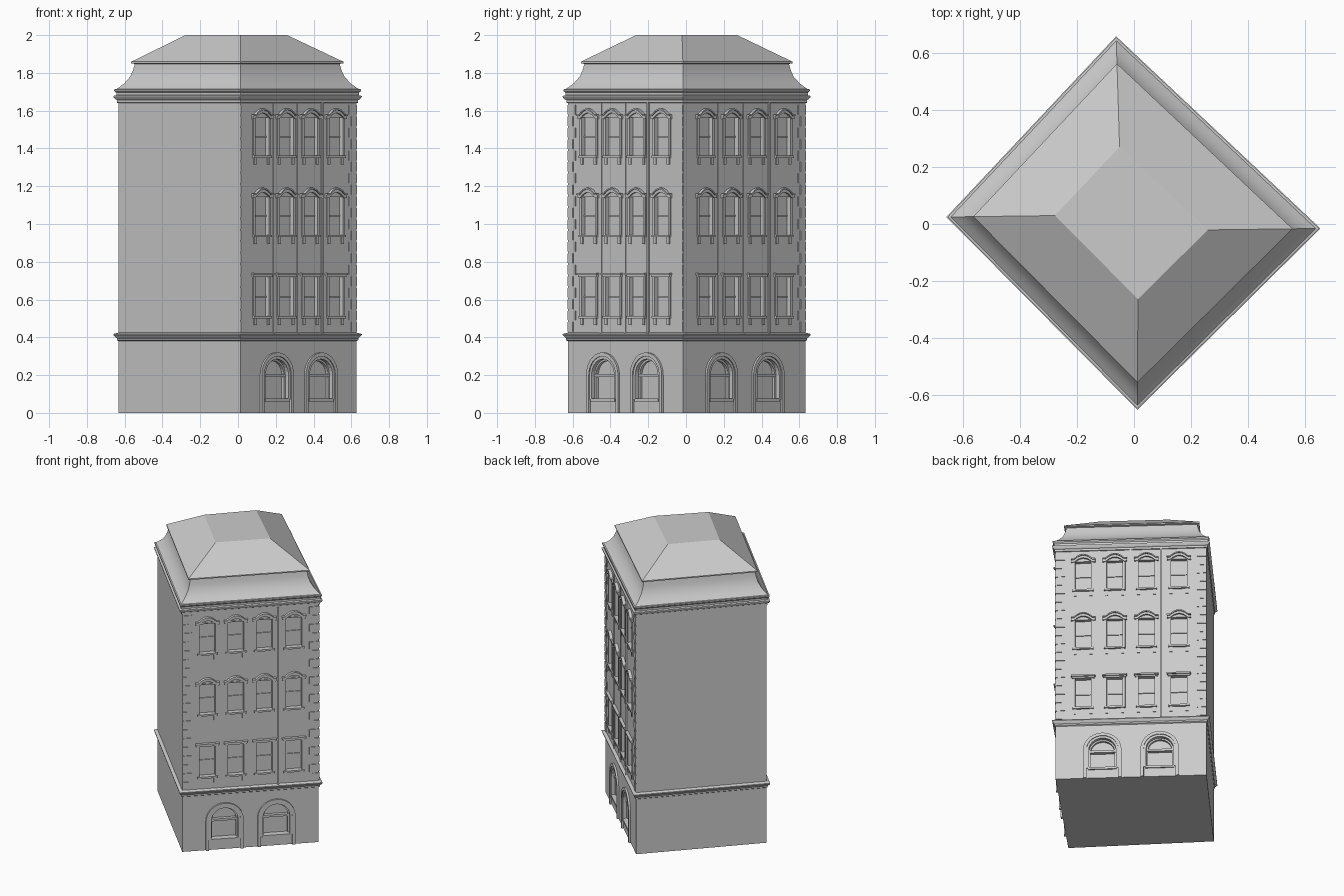
import bpy, bmesh, math
from mathutils import Vector

if "Cube" in bpy.data.objects:
    bpy.data.objects.remove(bpy.data.objects["Cube"])

# Building footprint, counter-clockwise: front, right, back, left corner
FOOT = [Vector(p) for p in ((0.012, -0.625), (0.627, -0.016), (-0.062, 0.632), (-0.632, 0.025))]


def make_object(name, bm):
    bmesh.ops.recalc_face_normals(bm, faces=bm.faces)
    me = bpy.data.meshes.new(name)
    bm.to_mesh(me)
    bm.free()
    ob = bpy.data.objects.new(name, me)
    bpy.context.collection.objects.link(ob)
    return ob


def offset_ring(d):
    # footprint with every side moved outward by d
    out = []
    for i, p in enumerate(FOOT):
        a = (p - FOOT[i - 1]).normalized()
        b = (FOOT[(i + 1) % 4] - p).normalized()
        na, nb = Vector((a.y, -a.x)), Vector((b.y, -b.x))
        out.append(p + (na + nb) * (d / (1 + na.dot(nb))))
    return out


def loft(name, profile):
    # profile of (offset, height) swept round the footprint
    bm = bmesh.new()
    rings = [[bm.verts.new((p.x, p.y, z)) for p in offset_ring(d)] for d, z in profile]
    for r, s in zip(rings, rings[1:]):
        for i in range(4):
            j = (i + 1) % 4
            bm.faces.new((r[i], r[j], s[j], s[i]))
    bm.faces.new(rings[0][::-1])
    bm.faces.new(rings[-1])
    return make_object(name, bm)


class Facade:
    # helper working in wall coordinates: along, up, outward
    def __init__(self, i):
        self.o = FOOT[i]
        e = FOOT[(i + 1) % 4] - self.o
        self.len = e.length
        self.d = e.normalized()
        self.n = Vector((self.d.y, -self.d.x))

    def prism(self, bm, pts, w0, w1):
        lo, hi = [[bm.verts.new((*(self.o + self.d * u + self.n * w), z)) for u, z in pts]
                  for w in (w0, w1)]
        bm.faces.new(lo[::-1])
        bm.faces.new(hi)
        for i in range(len(pts)):
            j = (i + 1) % len(pts)
            bm.faces.new((lo[i], lo[j], hi[j], hi[i]))

    def box(self, bm, u0, u1, z0, z1, w0, w1):
        self.prism(bm, [(u0, z0), (u1, z0), (u1, z1), (u0, z1)], w0, w1)

    def band(self, bm, a, b, w0, w1):
        # strip between two matching paths
        v = [[[bm.verts.new((*(self.o + self.d * u + self.n * w), z)) for u, z in path]
              for path in (a, b)] for w in (w0, w1)]
        (la, lb), (ha, hb) = v
        for i in range(len(a) - 1):
            for p, q in ((la, lb), (lb, hb), (hb, ha), (ha, la)):
                bm.faces.new((p[i], p[i + 1], q[i + 1], q[i]))
        for i in (0, -1):
            bm.faces.new((la[i], lb[i], hb[i], ha[i]))


def arch(c, r, z0, spring=0.2, n=14):
    mid = [(c - r * math.cos(math.pi * i / n), spring + r * math.sin(math.pi * i / n))
           for i in range(n + 1)]
    return [(c - r, z0)] + mid + [(c + r, z0)]


def cut(ob, bm):
    cutter = make_object("cutter", bm)
    cutter.hide_render = True
    m = ob.modifiers.new("openings", 'BOOLEAN')
    m.operation, m.solver, m.object = 'DIFFERENCE', 'EXACT', cutter
    bpy.context.view_layer.objects.active = ob
    bpy.ops.object.modifier_apply(modifier=m.name)
    bpy.data.objects.remove(cutter)


# Main masses and mouldings
ground = loft("ground_floor", [(0, 0), (0, 0.39)])
upper = loft("upper_walls", [(0, 0.41), (0, 1.65)])
loft("floor_ledge", [(0, 0.38), (0.007, 0.385), (0.007, 0.395), (0.013, 0.402),
                     (0.02, 0.412), (0.02, 0.418), (0, 0.425)])
loft("cornice", [(0, 1.64), (0.006, 1.642), (0.006, 1.656), (0.012, 1.66), (0.02, 1.672),
                 (0.02, 1.678), (0.009, 1.682), (0.009, 1.695), (0.017, 1.704), (0.017, 1.713),
                 (0.01, 1.714)])
roof = loft("lower_roof", [(0.011, 1.712), (-0.005, 1.727), (-0.022, 1.745), (-0.044, 1.78),
                           (-0.055, 1.815), (-0.062, 1.85)])
loft("upper_roof", [(-0.06, 1.848), (-0.048, 1.851), (-0.048, 1.859), (-0.255, 2.0)])
bpy.context.view_layer.objects.active = roof
roof.select_set(True)
bpy.ops.object.shade_smooth_by_angle(angle=math.radians(35))

# Decorated facades: front-right and back-right
BAYS = (0.183, 0.392, 0.602, 0.818)
FLOORS = ((0.51, 0.72, False), (0.94, 1.145, True), (1.36, 1.565, True))
names = ("arch_surrounds", "arch_windows", "window_frames", "window_sills", "window_hoods",
         "bay_strips", "corner_quoins")
parts = {n: bmesh.new() for n in names}
ground_cut, upper_cut = bmesh.new(), bmesh.new()

for f in (Facade(0), Facade(1)):
    # Ground floor arches
    for c in (0.31 * f.len, 0.69 * f.len):
        f.prism(ground_cut, arch(c, 0.085, 0.07), -0.035, 0.05)
        s = parts["arch_surrounds"]
        f.band(s, arch(c, 0.1, 0), arch(c, 0.12, 0), -0.005, 0.012)
        f.band(s, arch(c, 0.085, 0.07), arch(c, 0.1, 0.07), -0.005, 0.006)
        w = parts["arch_windows"]
        f.band(w, arch(c, 0.075, 0.07), arch(c, 0.086, 0.07), -0.036, -0.018)
        f.box(w, c - 0.08, c + 0.08, 0.19, 0.205, -0.036, -0.012)
        f.box(w, c - 0.09, c + 0.09, 0.06, 0.075, -0.036, 0.008)

    # Upper windows
    for b in BAYS:
        c = b * f.len
        for z0, z1, arched in FLOORS:
            f.box(upper_cut, c - 0.05, c + 0.05, z0, z1, -0.02, 0.05)
            w = parts["window_frames"]
            for s in (-1, 1):
                f.box(w, c + s * 0.058 - 0.008, c + s * 0.058 + 0.008, z0, z1, -0.005, 0.006)
                f.box(w, c + s * 0.05 - 0.009, c + s * 0.05 + 0.009, z0 - 0.045, z0, -0.005, 0.006)
            f.box(w, c - 0.05, c + 0.05, (z0 + z1) / 2 - 0.004, (z0 + z1) / 2 + 0.004, -0.021, -0.014)
            f.box(parts["window_sills"], c - 0.066, c + 0.066, z0 - 0.01, z0 + 0.002, -0.02, 0.013)
            h = parts["window_hoods"]
            if arched:
                half = [(0.076, 0), (0.058, 0), (0.046, 0.01), (0.032, 0.021), (0.016, 0.028)]
                path = [(-x, z) for x, z in half] + [(0, 0.031)] + half[::-1]
                low = [(c + x, z1 + z - 0.008) for x, z in path]
                mid = [(u, z + 0.016) for u, z in low]
                top = [(u, z + 0.024) for u, z in low]
                f.band(h, low, mid, -0.01, 0.012)
                f.band(h, mid, top, -0.01, 0.02)
                # wall panel closing the gap under the arched hood
                f.box(h, c - 0.05, c + 0.05, z1 - 0.002, z1 + 0.006, -0.02, 0.004)
            else:
                f.box(h, c - 0.07, c + 0.07, z1, z1 + 0.01, -0.01, 0.012)
                f.box(h, c - 0.076, c + 0.076, z1 + 0.01, z1 + 0.02, -0.01, 0.02)

    # Vertical strips between bays
    for b, out in ((0.288, 0.004), (0.497, 0.004), (0.7, 0.009)):
        f.box(parts["bay_strips"], b * f.len - 0.006, b * f.len + 0.006, 0.415, 1.645, -0.005, out)

    # Alternating corner stones
    for k in range(20):
        z = 0.43 + k * 0.0605
        wd = 0.06 if k % 2 else 0.04
        for u0, u1 in ((0, wd), (f.len - wd, f.len)):
            f.box(parts["corner_quoins"], u0, u1, z, z + 0.05, -0.005, 0.005)

cut(ground, ground_cut)
cut(upper, upper_cut)
for n, bm in parts.items():
    make_object(n, bm)
